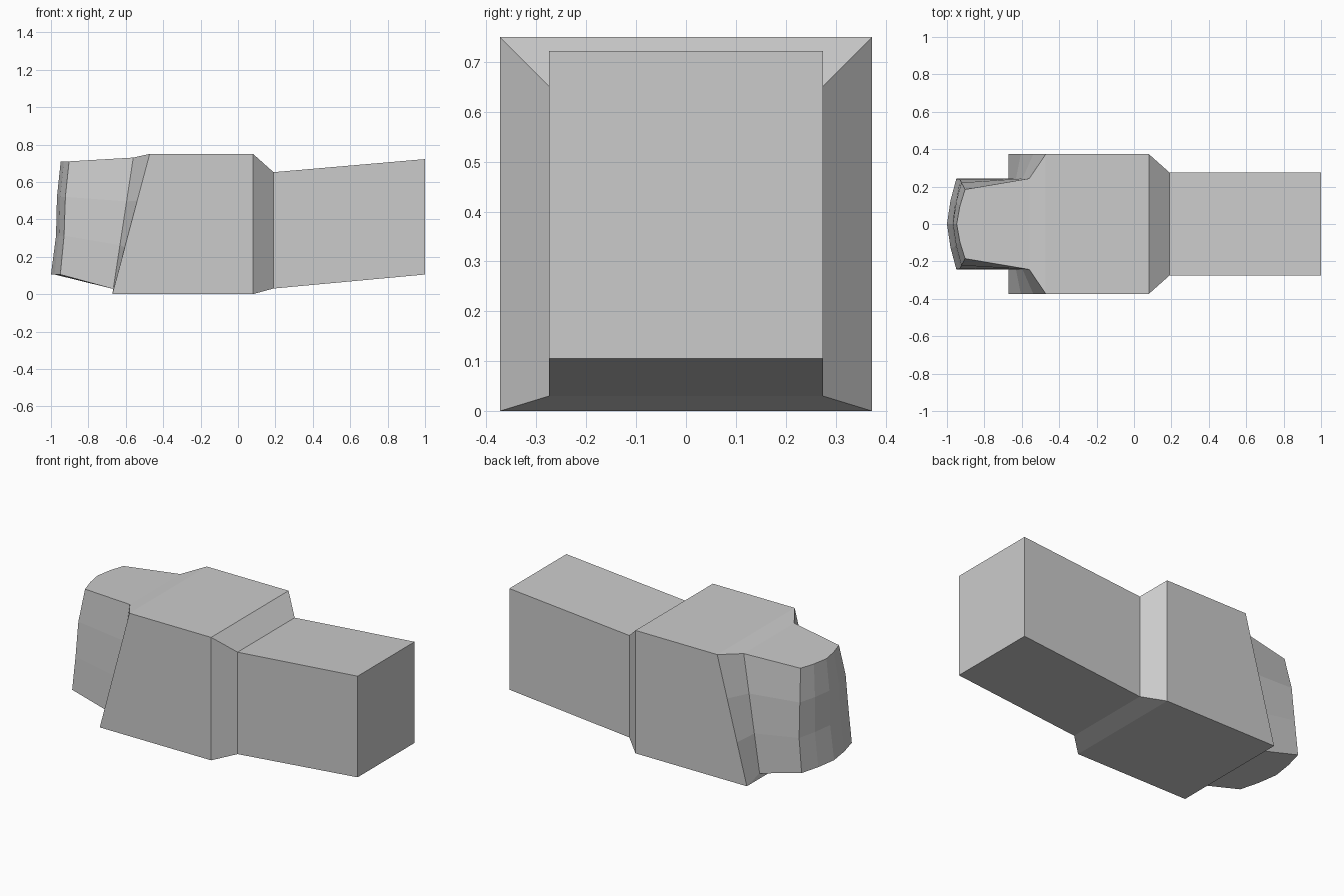
import bpy, bmesh

if "Cube" in bpy.data.objects:
    bpy.data.objects.remove(bpy.data.objects["Cube"])

ROWS = 4
mesh = bpy.data.meshes.new("tapered_block")
obj = bpy.data.objects.new("tapered_block", mesh)
bpy.context.collection.objects.link(obj)
bm = bmesh.new()


def lerp(a, b, t):
    return a + (b - a) * t


def ring(x, half_y, z0, z1):
    return [bm.verts.new((x, y, z)) for y, z in
            ((-half_y, z0), (half_y, z0), (half_y, z1), (-half_y, z1))]


# Rear of the block: shoulder, neck and flared end
rings = [ring(0.08, 0.373, 0, 0.75), ring(0.19, 0.275, 0.03, 0.652),
         ring(1.0, 0.275, 0.105, 0.722)]
for a, b in zip(rings, rings[1:]):
    for i in range(4):
        j = (i + 1) % 4
        bm.faces.new((a[i], a[j], b[j], b[i]))
bm.faces.new(rings[-1])

# Nose: each row runs rim, inset, curved front, inset, rim
nose = [(0.24, -0.95, 0.185, -0.902), (0.236, -0.932, 0.218, -0.978 + 0.004),
        (0.22, -0.925, 0.2, -0.972), (0.185, -0.902, 0.185, -0.948)]
half_y = [0.242, 0.238, 0.221, 0.185]
corner_x = [-0.95, -0.93, -0.923, -0.903]
centre_x = [-1.0, -0.973, -0.968, -0.948]
front_z = [0.105, 0.312, 0.52, 0.71]
grid = []
for r in range(ROWS):
    t = r / (ROWS - 1)
    rim = (lerp(-0.672, -0.472, t), 0.373, 0.75 * t)
    inset = (lerp(-0.667, -0.56, t), 0.243, lerp(0.028, 0.73, t))
    corner = (corner_x[r], half_y[r], front_z[r])
    mid = (lerp(centre_x[r], corner_x[r], 0.38), half_y[r] * 0.52, front_z[r])
    side = [rim, inset, corner, mid]
    pts = side + [(centre_x[r], 0, front_z[r])]
    pts += [(x, -y, z) for x, y, z in reversed(side)]
    grid.append([bm.verts.new(p) for p in pts])
for lo, hi in zip(grid, grid[1:]):
    for c in range(len(lo) - 1):
        bm.faces.new((lo[c], lo[c + 1], hi[c + 1], hi[c]))

# Nose underside and top
for row in (grid[0], grid[-1]):
    bm.faces.new((row[0], row[1], row[-2], row[-1]))
    bm.faces.new(row[1:-1])

# Main body sides, bottom and top
s = rings[0]
bm.faces.new([g[0] for g in grid] + [s[2], s[1]])
bm.faces.new([g[-1] for g in grid] + [s[3], s[0]])
bm.faces.new((grid[0][0], grid[0][-1], s[0], s[1]))
bm.faces.new((grid[-1][0], grid[-1][-1], s[3], s[2]))

bmesh.ops.recalc_face_normals(bm, faces=bm.faces)
bm.to_mesh(mesh)
bm.free()
